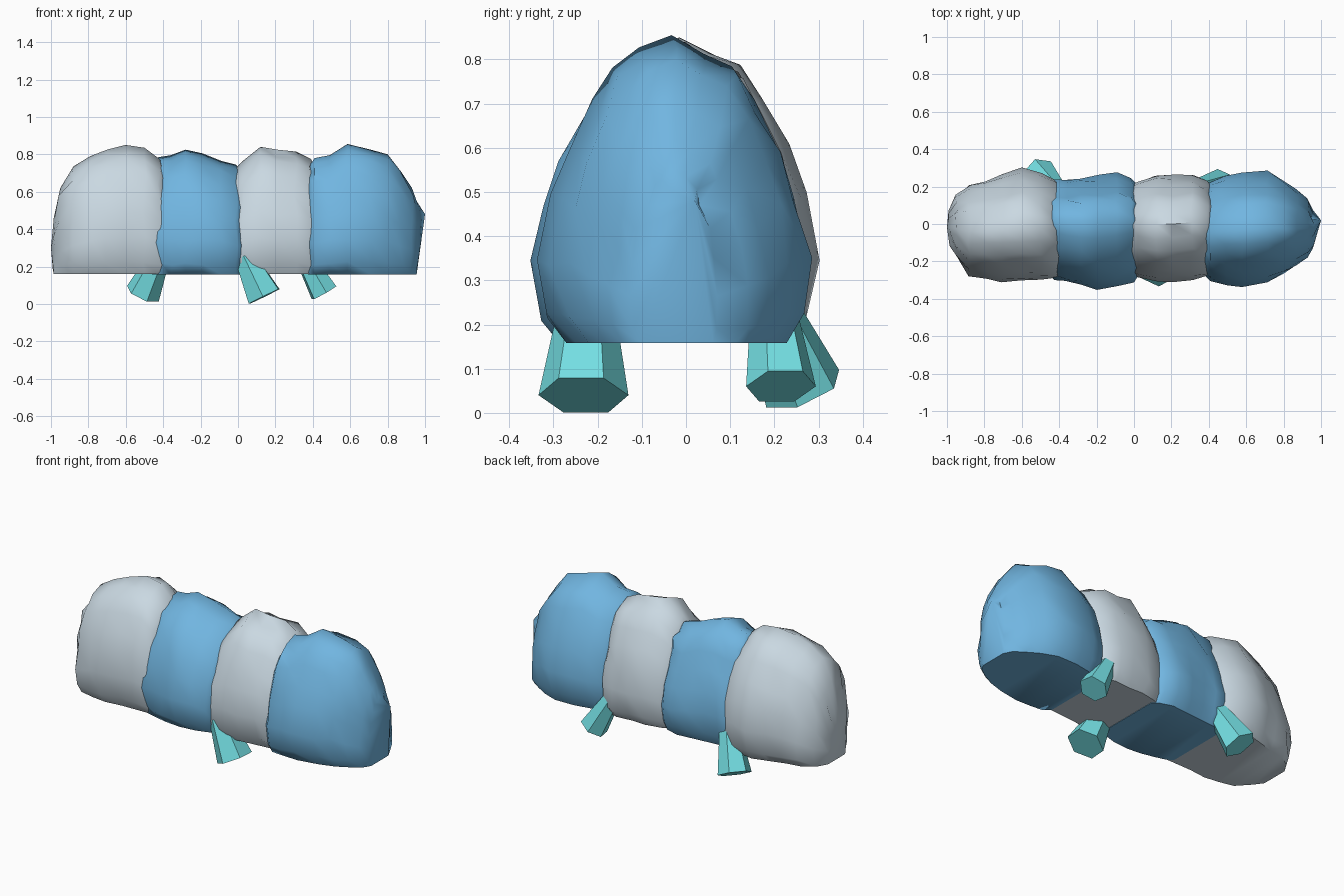
import bpy
import bmesh
import random
from mathutils import Matrix, Vector

random.seed(4)
cube = bpy.data.objects.get("Cube")
if cube:
    bpy.data.objects.remove(cube, do_unlink=True)


def material(name, rgb):
    mat = bpy.data.materials.new(name)
    mat.use_nodes = True
    mat.diffuse_color = (*rgb, 1)
    mat.node_tree.nodes["Principled BSDF"].inputs["Base Color"].default_value = (*rgb, 1)
    return mat


GREY = material("pale grey", (0.59, 0.69, 0.76))
BLUE = material("sky blue", (0.165, 0.465, 0.75))
TEAL = material("turquoise", (0.175, 0.74, 0.77))

# Half cross-section: height fraction, width fraction
HALF = [(0, 0.82), (0.09, 0.95), (0.28, 1), (0.48, 0.92),
        (0.64, 0.80), (0.79, 0.62), (0.9, 0.45), (0.95, 0.24)]
SECTION = HALF + [(1, 0)] + [(t, -w) for t, w in reversed(HALF)]


def finish(bm, name, mat, smooth):
    bmesh.ops.recalc_face_normals(bm, faces=bm.faces)
    mesh = bpy.data.meshes.new(name)
    bm.to_mesh(mesh)
    bm.free()
    mesh.materials.append(mat)
    obj = bpy.data.objects.new(name, mesh)
    bpy.context.collection.objects.link(obj)
    if smooth:
        bpy.ops.object.select_all(action='DESELECT')
        obj.select_set(True)
        bpy.context.view_layer.objects.active = obj
        bpy.ops.object.shade_smooth_by_angle(angle=0.95)


def lump(name, mat, base, ridge, fullness, start, stations, end):
    """Loft flat-bottomed rings (x, front y, back y, top z) between two tips."""
    bm = bmesh.new()
    rings = []
    for x, front, back, top in stations:
        mid, half = (front + back) / 2, (back - front) / 2
        ring = []
        for t, w in SECTION:
            y = mid + w * half * (1 + fullness * t) - 0.01 * t + ridge * t ** 6
            p = Vector((x, y, base + t * (top - base)))
            if 0 < t < 1:
                p += Vector([random.uniform(-0.01, 0.01) for _ in range(3)])
            ring.append(bm.verts.new(p))
        rings.append(ring)
    n = len(SECTION)
    for a, b in zip(rings, rings[1:]):
        for i in range(n):
            j = (i + 1) % n
            bm.faces.new((a[i], a[j], b[j], b[i]))
    for ring, tip in ((rings[0], start), (rings[-1], end)):
        v = bm.verts.new(tip)
        for i in range(n):
            bm.faces.new((ring[i], ring[(i + 1) % n], v))
    finish(bm, name, mat, True)


# Body lumps from the right end to the left end
lump("right_end_lump", GREY, 0.16, 0.0, 0.07, (-1, -0.02, 0.3),
     [(-0.985, -0.12, 0.08, 0.46), (-0.95, -0.18, 0.15, 0.62),
      (-0.88, -0.27, 0.21, 0.735), (-0.79, -0.295, 0.23, 0.79),
      (-0.7, -0.31, 0.26, 0.825), (-0.6, -0.30, 0.29, 0.85),
      (-0.5, -0.295, 0.27, 0.835), (-0.42, -0.29, 0.235, 0.775),
      (-0.39, -0.26, 0.21, 0.73)],
     (-0.32, -0.02, 0.45))
lump("right_middle_lump", BLUE, 0.158, 0.07, 0.0, (-0.5, -0.02, 0.45),
     [(-0.46, -0.26, 0.21, 0.74), (-0.425, -0.29, 0.235, 0.785),
      (-0.36, -0.31, 0.24, 0.795), (-0.28, -0.33, 0.25, 0.825),
      (-0.19, -0.34, 0.26, 0.805), (-0.09, -0.33, 0.27, 0.765),
      (-0.01, -0.30, 0.24, 0.745), (0.02, -0.27, 0.21, 0.7)],
     (0.08, -0.02, 0.45))
lump("left_middle_lump", GREY, 0.16, 0.03, 0.0, (-0.07, -0.02, 0.45),
     [(-0.025, -0.26, 0.21, 0.71), (0.02, -0.285, 0.24, 0.76),
      (0.12, -0.31, 0.265, 0.84), (0.21, -0.30, 0.26, 0.825),
      (0.31, -0.29, 0.27, 0.815), (0.39, -0.28, 0.24, 0.775),
      (0.42, -0.26, 0.2, 0.72)],
     (0.48, -0.02, 0.45))
lump("left_end_lump", BLUE, 0.158, 0.0, 0.0, (0.32, -0.02, 0.45),
     [(0.375, -0.27, 0.19, 0.73), (0.41, -0.31, 0.23, 0.78),
      (0.49, -0.32, 0.26, 0.795), (0.585, -0.325, 0.28, 0.855),
      (0.71, -0.30, 0.28, 0.825), (0.8, -0.265, 0.24, 0.8),
      (0.87, -0.22, 0.19, 0.71), (0.93, -0.17, 0.14, 0.62),
      (0.955, -0.12, 0.08, 0.55)],
     (1, 0.02, 0.48))


def leg(name, foot, direction, radius):
    """Six-sided leg that flares from inside the body to a slanted foot."""
    length = 0.24
    z = -Vector(direction).normalized()
    y = z.cross(Vector((0, 0, 1))).normalized()  # keeps two foot edges level
    x = y.cross(z)
    frame = Matrix((x, y, z)).transposed().to_4x4()
    frame.translation = Vector(foot) + z * length / 2
    bm = bmesh.new()
    bmesh.ops.create_cone(bm, cap_ends=True, segments=6, radius1=radius,
                          radius2=radius * 0.6, depth=length, matrix=frame)
    finish(bm, name, TEAL, False)


leg("front_leg", (0.14, -0.232, 0.04), (0.44, -0.03, -0.9), 0.102)
leg("back_right_leg", (-0.508, 0.264, 0.055), (-0.38, 0.34, -0.85), 0.095)
leg("back_left_leg", (0.46, 0.215, 0.06), (0.48, 0.08, -0.85), 0.08)
